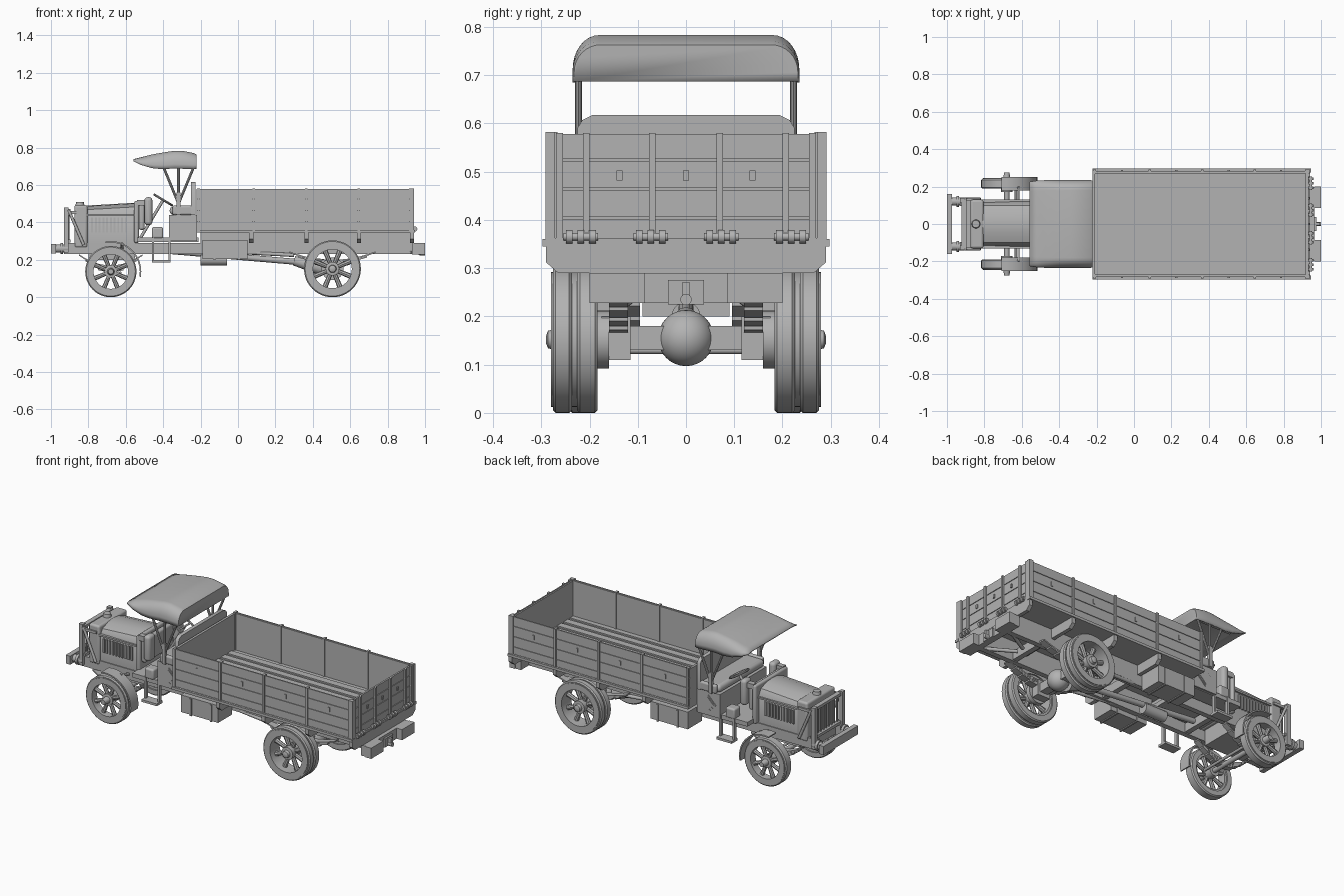
import bpy, bmesh, math
from mathutils import Vector

cube = bpy.data.objects.get("Cube")
if cube:
    bpy.data.objects.remove(cube)

grey = bpy.data.materials.new("plain grey")
grey.use_nodes = True
grey.diffuse_color = (0.45, 0.45, 0.45, 1)
grey.node_tree.nodes["Principled BSDF"].inputs["Base Color"].default_value = grey.diffuse_color
parts = []


def finish(name, bm):
    bmesh.ops.recalc_face_normals(bm, faces=bm.faces)
    me = bpy.data.meshes.new(name)
    bm.to_mesh(me)
    bm.free()
    me.materials.append(grey)
    ob = bpy.data.objects.new(name, me)
    bpy.context.collection.objects.link(ob)
    parts.append(ob)
    return ob


def mirror(ob):
    ob.modifiers.new("mirror", "MIRROR").use_axis = (False, True, False)
    return ob


def loft(name, rings, ends=(True, True), loop=False, closed=True):
    bm = bmesh.new()
    vs = [[bm.verts.new(p) for p in r] for r in rings]
    n = len(vs[0])
    for a, b in zip(vs, vs[1:] + ([vs[0]] if loop else [])):
        for i in range(n if closed else n - 1):
            bm.faces.new((a[i], a[(i + 1) % n], b[(i + 1) % n], b[i]))
    for ring, cap in zip((vs[0], vs[-1]), ends):
        if cap and not loop:
            bm.faces.new(ring)
    return finish(name, bm)


def box(name, x0, x1, y0, y1, z0, z1, bevel=0):
    ob = loft(name, [[(x, y0, z0), (x, y1, z0), (x, y1, z1), (x, y0, z1)] for x in (x0, x1)])
    if bevel:
        m = ob.modifiers.new("bevel", "BEVEL")
        m.width, m.segments = bevel, 4
    return ob


def side_prism(name, profile, y0, y1):
    return loft(name, [[(x, y, z) for x, z in profile] for y in (y0, y1)])


def rod(name, a, b, r, r2=None, n=12):
    a, b = Vector(a), Vector(b)
    q = (b - a).to_track_quat("Z", "Y")
    circle = [Vector((math.cos(math.tau * i / n), math.sin(math.tau * i / n), 0)) for i in range(n)]
    return loft(name, [[p + q @ (c * s) for c in circle] for p, s in ((a, r), (b, r2 or r))])


def turned(name, x, z, profile, n=48, loop=True):
    # profile of (radius, y) spun around an axle along y
    return loft(name, [[(x + r * math.cos(math.tau * i / n), y, z + r * math.sin(math.tau * i / n))
                        for i in range(n)] for r, y in profile], loop=loop)


def wheel(name, x, R, y0, y1, tyres):
    rim, hub, mid = R * 0.76, R * 0.2, (y0 + y1) / 2
    for a, b in tyres:
        c = 0.006
        mirror(turned(name + "_tyre", x, R, [(rim, a), (R - c, a), (R, a + c), (R, b - c), (R - c, b), (rim, b)]))
    mirror(turned(name + "_rim", x, R, [(rim - .012, y0 + .008), (R * .92, y0 + .008),
                                        (R * .92, y1), (rim - .012, y1)]))
    for i in range(8):
        t = math.tau * (i + 0.5) / 8
        d = Vector((math.cos(t), 0, math.sin(t)))
        c = Vector((x, mid, R))
        mirror(rod(name + "_spoke", c + d * hub * .8, c + d * rim, R * .075, R * .095, 8))
    mirror(turned(name + "_hub", x, R, [(.01, y0 - .02), (hub * 1.1, y0 - .02), (hub * 1.2, y1 - .012),
                                        (hub * .7, y1 - .01), (hub * .6, y1 + .006), (.008, y1 + .01)], 20, False))


def leaf_spring(name, x, half, z, sag, y0, y1):
    for k in range(4):
        h = half * (1 - .2 * k)
        top = [(x + h * i / 6, z + sag * (h * i / 6 / half) ** 2 - .009 * k) for i in range(-6, 7)]
        mirror(side_prism(name, top + [(a, b - .008) for a, b in reversed(top)], y0, y1))


# Wheels, axles and springs
wheel("front_wheel", -.68, .137, .19, .245, [(.19, .242)])
wheel("rear_wheel", .505, .152, .183, .28, [(.183, .226), (.236, .276)])
rod("front_axle", (-.68, -.26, .137), (-.68, .26, .137), .014)
mirror(rod("front_hub_cap", (-.68, .24, .137), (-.68, .275, .137), .02, .014))
box("rear_axle", .48, .53, -.2, .2, .13, .18)
bpy.ops.mesh.primitive_uv_sphere_add(segments=32, ring_count=16, radius=.058, location=(.505, 0, .155))
diff = bpy.context.object
diff.name = "differential"
diff.data.materials.append(grey)
parts.append(diff)
rod("differential_nose", (.45, 0, .16), (.3, 0, .195), .045, .025)
rod("drive_shaft", (.36, 0, .185), (-.4, 0, .25), .016)
leaf_spring("front_spring", -.68, .17, .17, .06, .095, .13)
leaf_spring("rear_spring", .505, .23, .2, .045, .12, .16)
mirror(box("rear_spring_seat", .465, .545, .115, .175, .11, .2))
mirror(rod("brake_drum", (.505, .16, .152), (.505, .185, .152), .06, n=24))
mirror(rod("spring_rod", (.3, .13, .225), (.02, .11, .24), .01))
rod("tie_rod", (-.63, -.19, .13), (-.63, .19, .13), .008)

# Chassis frame
mirror(box("frame_rail", -.93, .985, .095, .125, .23, .29))
for x in (-.9, -.45, .1, .3, .7):
    box("frame_crossmember", x, x + .03, -.1, .1, .235, .285)
box("rear_crossmember", .93, .965, -.195, .195, .228, .29)
mirror(box("rear_buffer", .965, 1, .085, .2, .228, .29))
box("tow_plate", .965, .975, -.037, .037, .225, .275)
rod("tow_hook", (.97, 0, .235), (1, 0, .235), .012)
box("tow_pin", .975, .995, -.008, .008, .235, .27)
mirror(rod("rear_brace", (.93, .12, .24), (.76, .02, .24), .01))
box("front_bumper", -1, -.972, -.16, .16, .235, .285)
mirror(rod("bumper_spring", (-.975, .12, .26), (-.91, .12, .26), .022))
mirror(rod("bumper_collar", (-.95, .12, .26), (-.935, .12, .26), .03))
rod("muffler", (-.2, 0, .2), (-.06, 0, .2), .03, n=20)
mirror(box("tool_box", -.19, .05, .125, .255, .205, .305))
mirror(box("tool_box_strap", -.13, -.12, .12, .26, .2, .3))
mirror(box("tool_box_door_strap", .0, .01, .12, .26, .2, .3))

# Engine, hood and radiator
box("engine_block", -.8, -.55, -.09, .09, .2, .34)
hood = [(-.12, .29), (-.12, .435), (-.1, .468), (-.05, .486), (0, .49),
        (.05, .486), (.1, .468), (.12, .435), (.12, .29)]
loft("hood", [[(x, y, z + dz * (z > .4)) for y, z in hood] for x, dz in ((-.81, 0), (-.55, .015))])
for i in range(10):
    x = -.785 + i * .02
    mirror(box("hood_louvre", x, x + .01, .118, .128, .345, .425))
mirror(box("hood_ledge", -.81, -.55, .115, .13, .435, .445))
box("radiator", -.875, -.805, -.13, .13, .265, .492, .012)
rod("radiator_cap", (-.845, 0, .485), (-.845, 0, .51), .025, .02, 16)
for i in range(9):
    y = -.1 + i * .025
    rod("grille_bar", (-.905, y, .3), (-.905, y, .465), .005, n=6)
for z in (.3, .465):
    box("guard_rail", -.922, -.895, -.13, .13, z - .008, z + .008)
mirror(box("guard_post", -.93, -.905, .115, .14, .24, .48))
mirror(rod("guard_brace", (-.905, .135, .465), (-.825, .135, .28), .008))
mirror(box("guard_stay", -.91, -.82, .125, .138, .445, .46))

# Cowl, dash and controls
box("firewall", -.555, -.53, -.15, .15, .29, .515, .01)
box("cowl_tank", -.53, -.5, -.14, .14, .36, .5, .012)
mirror(box("cowl_lamp", -.5, -.458, .1, .165, .385, .535, .018))
mirror(box("cowl_lamp_bracket", -.54, -.48, .12, .15, .49, .52))
rod("steering_column", (-.52, .08, .32), (-.4, .08, .52), .008)
bpy.ops.mesh.primitive_torus_add(major_segments=28, minor_segments=8, major_radius=.055, minor_radius=.006,
                                 location=(-.4, .08, .52), rotation=(0, .54, 0))
wheel_ring = bpy.context.object
wheel_ring.name = "steering_wheel"
wheel_ring.data.materials.append(grey)
parts.append(wheel_ring)
rod("steering_wheel_spoke", (-.4, .027, .52), (-.4, .133, .52), .005)

# Front fenders and steps
arc = [math.radians(a) for a in range(100, -11, -10)]
outer = [(-.68 + .163 * math.cos(a), .137 + .163 * math.sin(a)) for a in arc]
inner = [(-.68 + .155 * math.cos(a), .137 + .155 * math.sin(a)) for a in reversed(arc)]
mirror(side_prism("front_fender", outer + inner, .18, .25))
mirror(rod("fender_bracket", (-.62, .12, .26), (-.62, .2, .285), .008))
for x in (-.46, -.372):
    mirror(box("step_hanger", x, x + .012, .19, .21, .19, .32))
mirror(box("step_tread", -.46, -.36, .18, .235, .185, .198))
mirror(box("step_box", -.46, -.4, .15, .21, .315, .375, .01))
box("cab_floor", -.54, -.21, -.205, .205, .295, .32)

# Seat
box("seat_base", -.37, -.22, -.215, .215, .3, .44)
box("seat_cushion", -.365, -.23, -.21, .21, .44, .485, .02)
seat_back = [(-.225, .44), (.225, .44), (.225, .59), (.215, .607), (.195, .617),
             (-.195, .617), (-.215, .607), (-.225, .59)]
loft("seat_back", [[(x, y, z) for y, z in seat_back] for x in (-.25, -.228)])
mirror(box("seat_arm", -.35, -.23, .2, .225, .44, .49, .01))
diamond = [(-.345, .37), (-.295, .42), (-.245, .37), (-.295, .32)]
mirror(side_prism("diamond_frame", diamond, .215, .22))
mirror(side_prism("diamond_panel", [(-.295 + (x + .295) * .8, .37 + (z - .37) * .8) for x, z in diamond], .22, .224))

# Canopy with its posts
def canopy_ring(x, w, zb, zt):
    h = zt - zb
    pts = [(w, zb)]
    for i in range(9):
        a = math.pi / 2 * i / 8
        pts.append((w - .055 * (1 - math.cos(a)), zt - h * .75 * (1 - math.sin(a))))
    return [(x, y, z) for y, z in pts] + [(x, -y, z) for y, z in reversed(pts)]


stations = [(-.56, .225, .728, .738), (-.52, .232, .708, .748), (-.46, .235, .69, .763), (-.41, .235, .685, .772),
            (-.34, .235, .688, .783), (-.3, .235, .687, .783), (-.235, .235, .685, .77), (-.222, .232, .687, .763)]
canopy = loft("canopy", [canopy_ring(*s) for s in stations], ends=(False, True), closed=False)
canopy.modifiers.new("thickness", "SOLIDIFY").thickness = .006
for top in ((-.4, .7), (-.318, .7), (-.235, .7)):
    mirror(rod("canopy_post", (-.318, .223, .5), (top[0], .223, top[1]), .007, n=8))
mirror(box("canopy_post_foot", -.328, -.308, .214, .232, .44, .56))
mirror(box("canopy_side_rail", -.46, -.225, .212, .228, .69, .702))

# Cargo bed
box("bed_floor", -.222, .94, -.285, .285, .345, .362)
for i in range(9):
    y = -.262 + i * .06
    box("floor_slat", -.21, .92, y - .02, y + .02, .36, .37)
mirror(box("bed_sill", -.222, .945, .275, .297, .345, .36))
beam = [(-.29, .35), (-.29, .312), (-.265, .29), (.265, .29), (.29, .312), (.29, .35)]
for x in (.06, .355, .635, .92):
    loft("bed_crossbeam", [[(a, y, z) for y, z in beam] for a in (x, x + .022)])
mirror(box("bed_bearer", -.2, .94, .095, .125, .29, .35))
mirror(box("side_wall", -.222, .935, .271, .28, .36, .575))
box("front_wall", -.222, -.208, -.28, .28, .36, .575)
box("tailgate", .918, .928, -.28, .28, .36, .575)
for z0, z1 in ((.362, .402), (.407, .462), (.467, .522), (.527, .578)):
    mirror(box("side_plank", -.222, .93, .278, .284, z0, z1))
    box("tail_plank", .926, .932, -.28, .28, z0, z1)
for x in (-.218, .078, .358, .638, .92):
    mirror(box("side_stake", x, x + .014, .266, .291, .345, .582))
for x in (-.07, .22, .5, .78):
    mirror(box("side_latch", x, x + .012, .283, .288, .48, .505))
for y in (.07, .207, .262):
    mirror(box("tail_stake", .93, .942, y - .007, y + .007, .35, .58))
mirror(box("tail_corner", .915, .942, .272, .291, .35, .582))
for y in (-.138, 0, .138):
    box("tail_latch", .93, .938, y - .006, y + .006, .482, .502)
for y in (.073, .218):
    mirror(rod("tail_hinge_pin", (.945, y - .036, .365), (.945, y + .036, .365), .008))
    for k in (-.024, 0, .024):
        mirror(rod("tail_hinge_knuckle", (.945, y + k - .007, .365), (.945, y + k + .007, .365), .014))

# Smooth rounded faces while keeping the edges crisp
bpy.ops.object.select_all(action="DESELECT")
for ob in parts:
    ob.select_set(True)
bpy.context.view_layer.objects.active = parts[0]
bpy.ops.object.shade_smooth_by_angle(angle=math.radians(35))
